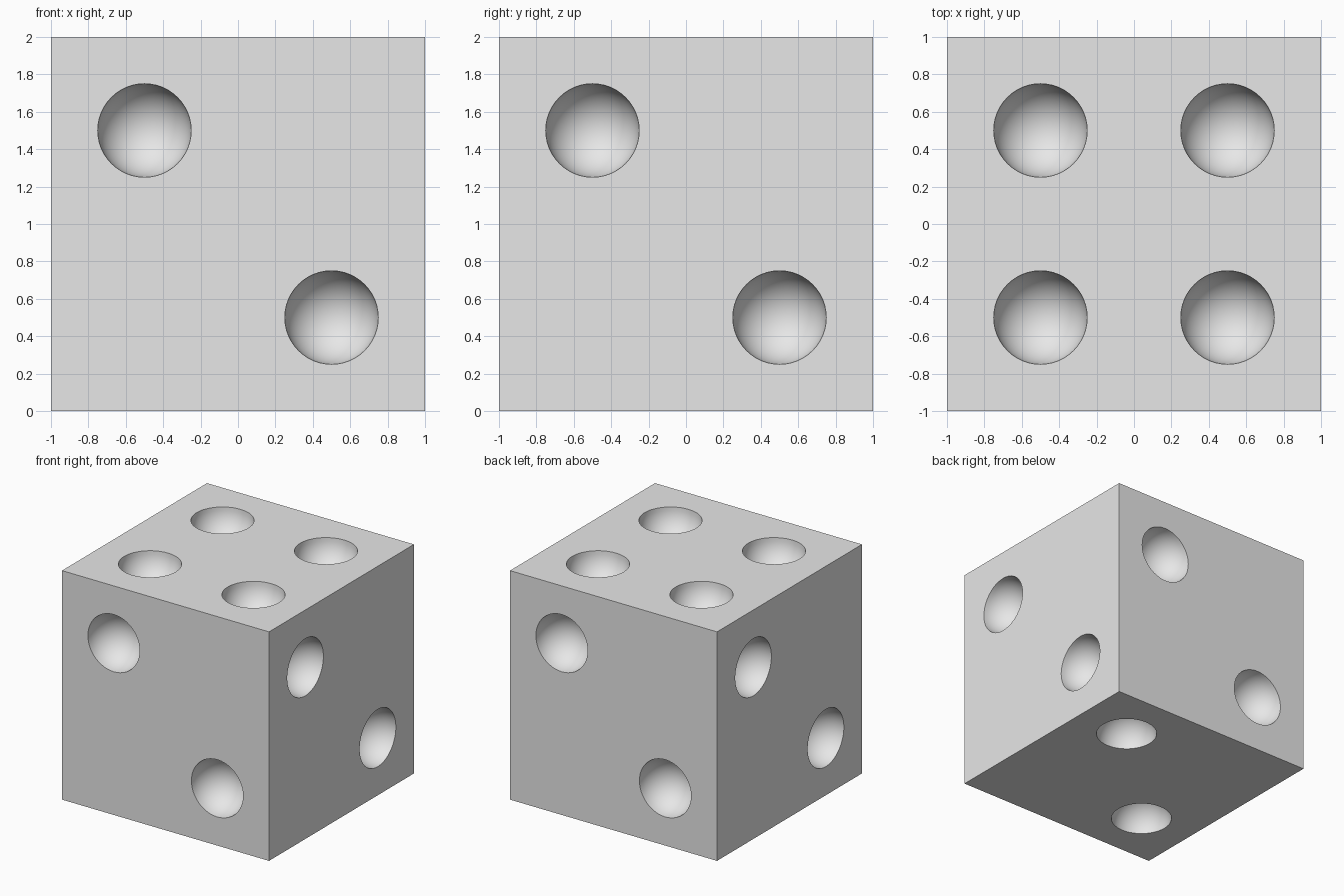
import bpy
import bmesh
import math
from mathutils import Vector

HALF = 1.0       # half the cube's side
RADIUS = 0.25    # dent radius
SEGMENTS = 48
RINGS = 12

if "Cube" in bpy.data.objects:
    bpy.data.objects.remove(bpy.data.objects["Cube"], do_unlink=True)


def make_material(name, color):
    mat = bpy.data.materials.new(name)
    mat.use_nodes = True
    mat.diffuse_color = color
    mat.node_tree.nodes["Principled BSDF"].inputs["Base Color"].default_value = color
    return mat


def loop_edges(bm, verts):
    return [bm.edges.new((a, b)) for a, b in zip(verts, verts[1:] + verts[:1])]


def add_dent(bm, place, cu, cv):
    """Build a hemispherical hollow and return the edges of its rim."""
    rings = []
    for i in range(RINGS):
        a = math.pi / 2 * i / RINGS
        r, depth = RADIUS * math.cos(a), RADIUS * math.sin(a)
        turns = [math.tau * k / SEGMENTS for k in range(SEGMENTS)]
        rings.append([bm.verts.new(place(cu + r * math.cos(t), cv + r * math.sin(t), depth))
                      for t in turns])
    rim = loop_edges(bm, rings[0])
    pole = bm.verts.new(place(cu, cv, RADIUS))
    for k in range(SEGMENTS):
        n = (k + 1) % SEGMENTS
        for outer, inner in zip(rings, rings[1:]):
            bm.faces.new((outer[k], outer[n], inner[n], inner[k]))
        bm.faces.new((rings[-1][k], rings[-1][n], pole))
    return rim


def add_side(bm, right, up, dents):
    """Build one square side with round holes and the hollows behind them."""
    u, v = Vector(right), Vector(up)
    n = u.cross(v)

    def place(a, b, depth=0.0):
        return u * a + v * b + n * (HALF - depth) + Vector((0, 0, HALF))

    corners = [(-HALF, -HALF), (HALF, -HALF), (HALF, HALF), (-HALF, HALF)]
    edges = loop_edges(bm, [bm.verts.new(place(a, b)) for a, b in corners])
    for cu, cv in dents:
        edges += add_dent(bm, place, cu, cv)
    bmesh.ops.triangle_fill(bm, edges=edges, use_beauty=True, normal=n)


two = [(-0.5, 0.5), (0.5, -0.5)]
four = two + [(0.5, 0.5), (-0.5, -0.5)]
X, Y, Z = (1, 0, 0), (0, 1, 0), (0, 0, 1)
NX, NY = (-1, 0, 0), (0, -1, 0)

# Dented cube: front, left, back, right, top, bottom
bm = bmesh.new()
for right, up, dents in [(X, Z, two), (Y, Z, two), (NX, Z, two), (NY, Z, two),
                         (X, Y, four), (X, NY, two)]:
    add_side(bm, right, up, dents)
bmesh.ops.remove_doubles(bm, verts=bm.verts[:], dist=0.0001)
bmesh.ops.recalc_face_normals(bm, faces=bm.faces[:])

mesh = bpy.data.meshes.new("dented_cube")
bm.to_mesh(mesh)
bm.free()
cube = bpy.data.objects.new("dented_cube", mesh)
bpy.context.collection.objects.link(cube)
mesh.materials.append(make_material("light grey", (0.8, 0.8, 0.8, 1.0)))

# Smooth hollows with crisp rims and cube edges
bpy.ops.object.select_all(action="DESELECT")
cube.select_set(True)
bpy.context.view_layer.objects.active = cube
bpy.ops.object.shade_smooth_by_angle(angle=math.radians(30))
